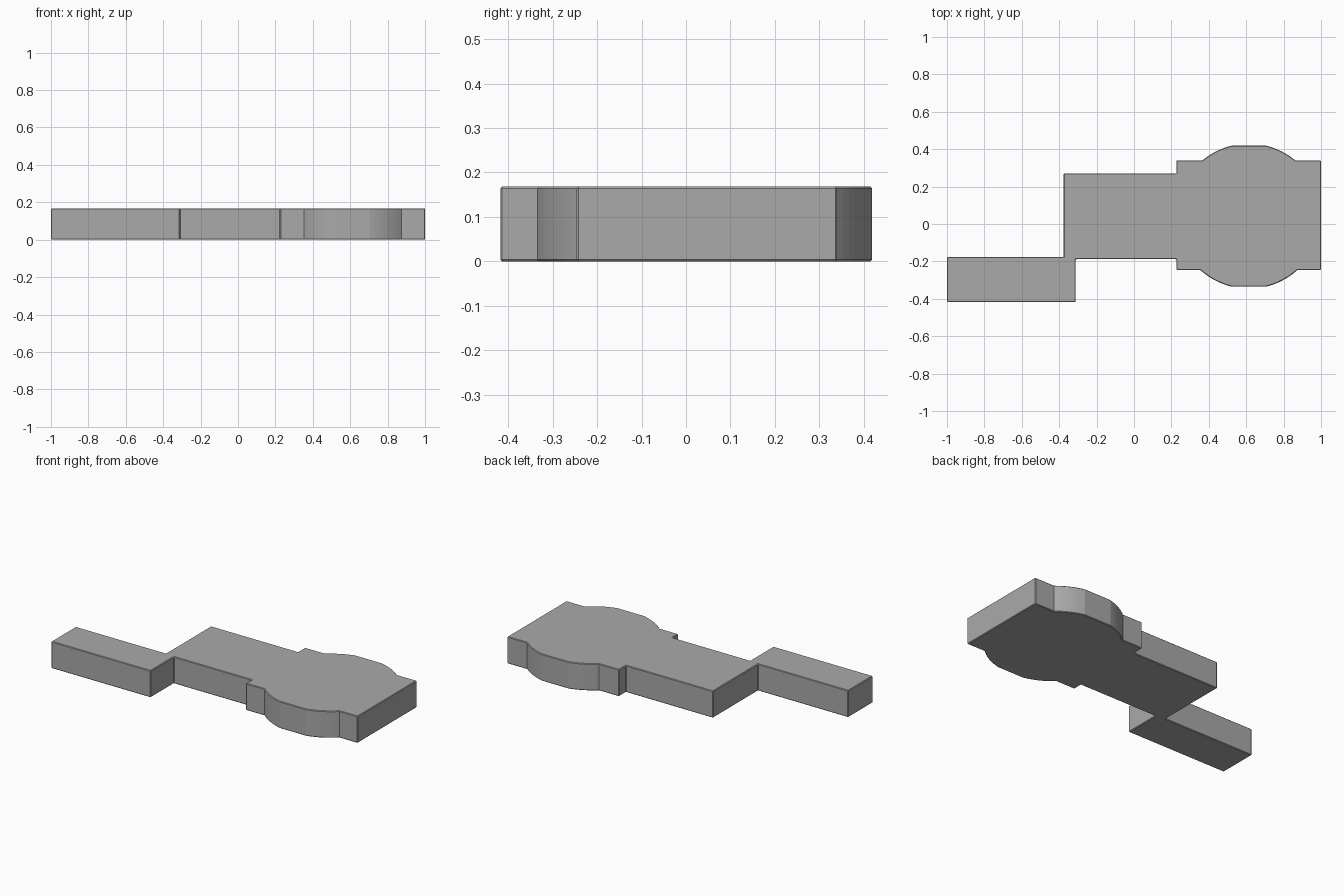
import bpy
import bmesh
import math

cube = bpy.data.objects.get("Cube")
if cube:
    bpy.data.objects.remove(cube)

THICKNESS = 0.168
CENTRE_X, CENTRE_Y, RADIUS = 0.614, 0.042, 0.388


def bulge(side, edge_y, crest_y, steps=8):
    """Left-to-right arc that rises from edge_y and is flattened at crest_y."""
    start = math.asin(abs(edge_y - CENTRE_Y) / RADIUS)
    end = math.asin(abs(crest_y - CENTRE_Y) / RADIUS)
    angles = [start + (end - start) * i / steps for i in range(steps + 1)]
    rise = [(RADIUS * math.cos(a), CENTRE_Y + side * RADIUS * math.sin(a)) for a in angles]
    left = [(CENTRE_X - dx, y) for dx, y in rise]
    right = [(CENTRE_X + dx, y) for dx, y in reversed(rise)]
    return left + right


# Counter-clockwise outline: tail, body, round-sided head, back to the tail
outline = [(-1, -0.418), (-0.312, -0.418), (-0.312, -0.188), (0.226, -0.188), (0.226, -0.246)]
outline += bulge(-1, -0.246, -0.335)
outline += [(1, -0.246), (1, 0.34)]
outline += reversed(bulge(1, 0.34, 0.419))
outline += [(0.226, 0.34), (0.226, 0.27), (-0.376, 0.27), (-0.376, -0.176), (-1, -0.176)]

# Extrude the outline into a plate
bm = bmesh.new()
base = bm.faces.new([bm.verts.new((x, y, 0)) for x, y in outline])
extruded = bmesh.ops.extrude_face_region(bm, geom=[base])
top = [v for v in extruded["geom"] if isinstance(v, bmesh.types.BMVert)]
bmesh.ops.translate(bm, verts=top, vec=(0, 0, THICKNESS))
bmesh.ops.recalc_face_normals(bm, faces=bm.faces)
mesh = bpy.data.meshes.new("stepped_plate")
bm.to_mesh(mesh)
bm.free()
plate = bpy.data.objects.new("stepped_plate", mesh)
bpy.context.collection.objects.link(plate)

# Fine chamfer on the sharp edges
chamfer = plate.modifiers.new("chamfer", "BEVEL")
chamfer.width = 0.004
chamfer.segments = 1
chamfer.limit_method = "ANGLE"
chamfer.angle_limit = math.radians(60)

# Plain grey
grey = bpy.data.materials.new("grey")
grey.use_nodes = True
colour = (0.4, 0.4, 0.4, 1)
grey.diffuse_color = colour
grey.node_tree.nodes["Principled BSDF"].inputs["Base Color"].default_value = colour
mesh.materials.append(grey)
